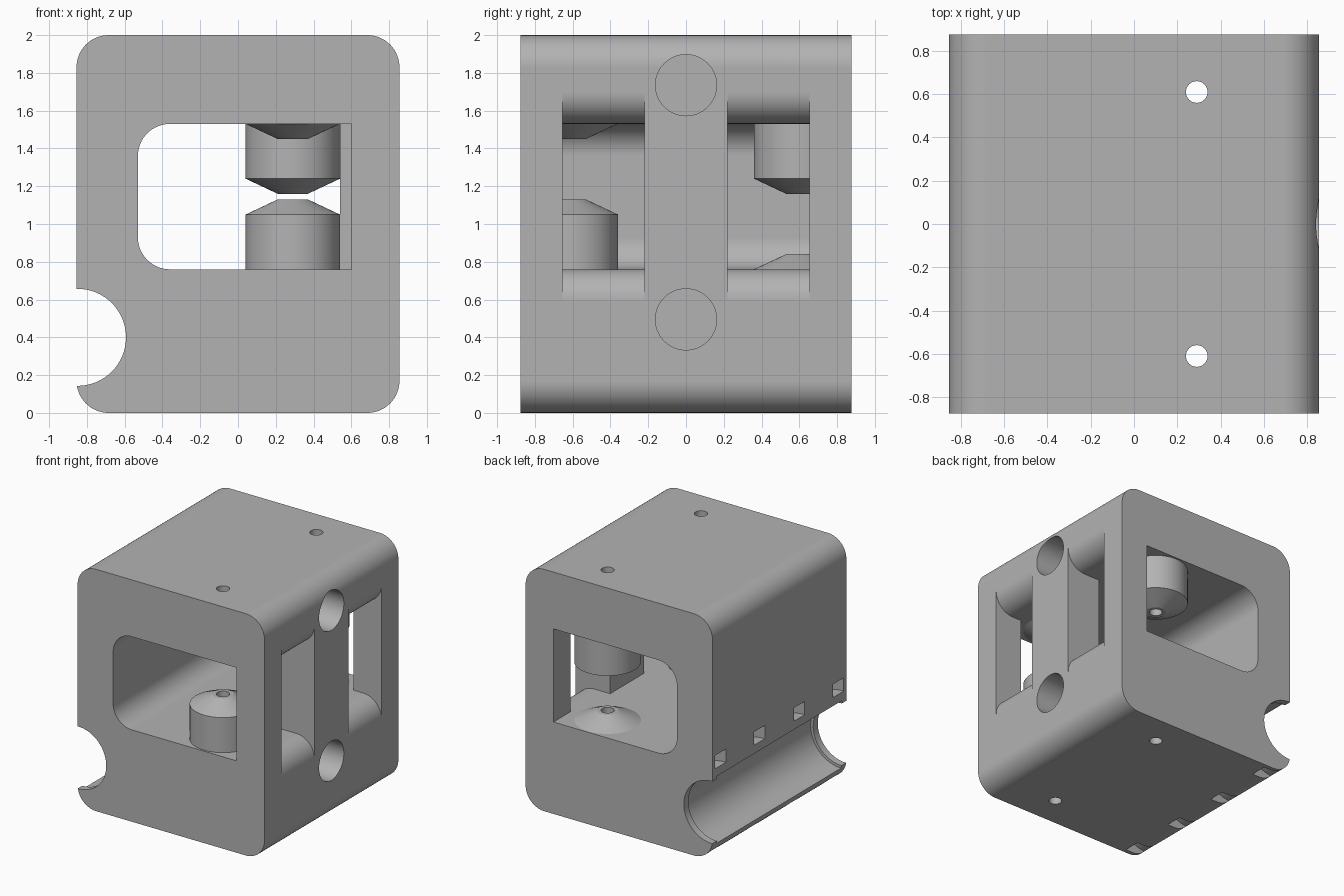
import bpy, bmesh, math
from mathutils import Matrix

if "Cube" in bpy.data.objects:
    bpy.data.objects.remove(bpy.data.objects["Cube"], do_unlink=True)

grey = bpy.data.materials.new("plain_grey")
grey.use_nodes = True
COLOUR = (0.45, 0.45, 0.45, 1)
grey.diffuse_color = COLOUR
grey.node_tree.nodes["Principled BSDF"].inputs["Base Color"].default_value = COLOUR


def finish(name, bm):
    bmesh.ops.recalc_face_normals(bm, faces=bm.faces)
    mesh = bpy.data.meshes.new(name)
    bm.to_mesh(mesh)
    bm.free()
    mesh.materials.append(grey)
    obj = bpy.data.objects.new(name, mesh)
    bpy.context.collection.objects.link(obj)
    return obj


def arc(cx, cz, r, start, end, steps=16):
    angles = [math.radians(start + (end - start) * i / steps) for i in range(steps + 1)]
    return [(cx + r * math.cos(a), cz + r * math.sin(a)) for a in angles]


def prism(name, profile, y0, y1):
    """Extrude an x-z profile along y."""
    bm = bmesh.new()
    face = bm.faces.new([bm.verts.new((x, y0, z)) for x, z in profile])
    ext = bmesh.ops.extrude_face_region(bm, geom=[face])["geom"]
    bmesh.ops.translate(bm, vec=(0, y1 - y0, 0),
                        verts=[v for v in ext if isinstance(v, bmesh.types.BMVert)])
    return finish(name, bm)


def frustum(name, r1, r2, depth, centre, axis="Z", segments=64):
    bm = bmesh.new()
    turn = {"Z": Matrix(), "X": Matrix.Rotation(math.pi / 2, 4, "Y"),
            "Y": Matrix.Rotation(math.pi / 2, 4, "X")}[axis]
    bmesh.ops.create_cone(bm, cap_ends=True, segments=segments, radius1=r1, radius2=r2,
                          depth=depth, matrix=Matrix.Translation(centre) @ turn)
    return finish(name, bm)


def lathe(name, profile, x, y, segments=64):
    """Closed solid from (radius, z) rings."""
    bm = bmesh.new()
    rings = []
    for r, z in profile:
        circle = [2 * math.pi * i / segments for i in range(segments)]
        rings.append([bm.verts.new((x + r * math.cos(a), y + r * math.sin(a), z)) for a in circle])
    for low, high in zip(rings, rings[1:]):
        for i in range(segments):
            j = (i + 1) % segments
            bm.faces.new((low[i], low[j], high[j], high[i]))
    bm.faces.new(rings[0])
    bm.faces.new(rings[-1])
    return finish(name, bm)


def combine(target, tool, operation="DIFFERENCE"):
    tool.hide_render = True
    mod = target.modifiers.new("combine", "BOOLEAN")
    mod.operation, mod.object, mod.solver = operation, tool, "EXACT"
    bpy.context.view_layer.objects.active = target
    bpy.ops.object.modifier_apply(modifier=mod.name)
    bpy.data.objects.remove(tool, do_unlink=True)


W, D, R = 0.855, 0.875, 0.17
FLOOR, ROOF = 0.76, 1.53

# Rounded block
block = prism("carriage_block",
              arc(W - R, 2 - R, R, 0, 90) + arc(R - W, 2 - R, R, 90, 180)
              + arc(R - W, R, R, 180, 270) + arc(W - R, R, R, 270, 360), -D, D)

# Window from front to back, rounded on one side
combine(block, prism("window_cutter",
                     [(0.6, FLOOR), (0.6, ROOF)] + arc(R - 0.53, ROOF - R, R, 90, 180)
                     + arc(R - 0.53, FLOOR + R, R, 180, 270), -1, 1))

# Two flared side slots
flare = ([(0.57, FLOOR)] + arc(W - R, FLOOR - R, R, 90, 0) + [(0.95, FLOOR - R), (0.95, ROOF + R)]
         + arc(W - R, ROOF + R, R, 0, -90) + [(0.57, ROOF)])
for y0 in (-0.655, 0.22):
    combine(block, prism("slot_cutter", flare, y0, y0 + 0.435))

# Pillar between the slots
combine(block, prism("pillar", [(0.54, 0.7), (0.7, 0.7), (0.7, 1.6), (0.54, 1.6)], -0.22, 0.22), "UNION")

# Bosses: a tall and a short one on each screw axis
BX, BY, BR, TIP = 0.29, 0.61, 0.25, 0.08
for y, base, sign, height in ((-BY, FLOOR, 1, 0.29), (BY, ROOF, -1, 0.29),
                              (-BY, ROOF, -1, 0), (BY, FLOOR, 1, 0)):
    top = base + sign * height
    rings = [(BR, base - sign * 0.06), (BR, top), (TIP, top + sign * 0.08)]
    combine(block, lathe("boss", rings, BX, y), "UNION")

# Screw holes
for y in (-BY, BY):
    combine(block, frustum("screw_hole_cutter", 0.05, 0.05, 3, (BX, y, 1), segments=32))

# Blind rod bores
for z in (0.495, 1.735):
    combine(block, frustum("rod_bore_cutter", 0.162, 0.162, 1.2, (0.5, 0, z), "X"))

# Bearing channel with a narrow lip at each end
CX, CZ = -0.85, 0.4
combine(block, frustum("channel_cutter", 0.257, 0.257, 3, (CX, 0, CZ), "Y"))
combine(block, frustum("channel_recess_cutter", 0.28, 0.28, 1.63, (CX, 0, CZ), "Y"))

# Curved tie slots around the channel
tie_profile = arc(CX, CZ, 0.46, -110, 110, 40) + arc(CX, CZ, 0.35, 110, -110, 40)
for y in (-0.77, -0.26, 0.26, 0.77):
    combine(block, prism("tie_slot_cutter", tie_profile, y - 0.07, y + 0.07))

# Smooth curves, crisp edges
bpy.ops.object.select_all(action="DESELECT")
block.select_set(True)
bpy.context.view_layer.objects.active = block
bpy.ops.object.shade_smooth_by_angle(angle=math.radians(20))
weighted = block.modifiers.new("flat_normals", "WEIGHTED_NORMAL")
weighted.keep_sharp = True
